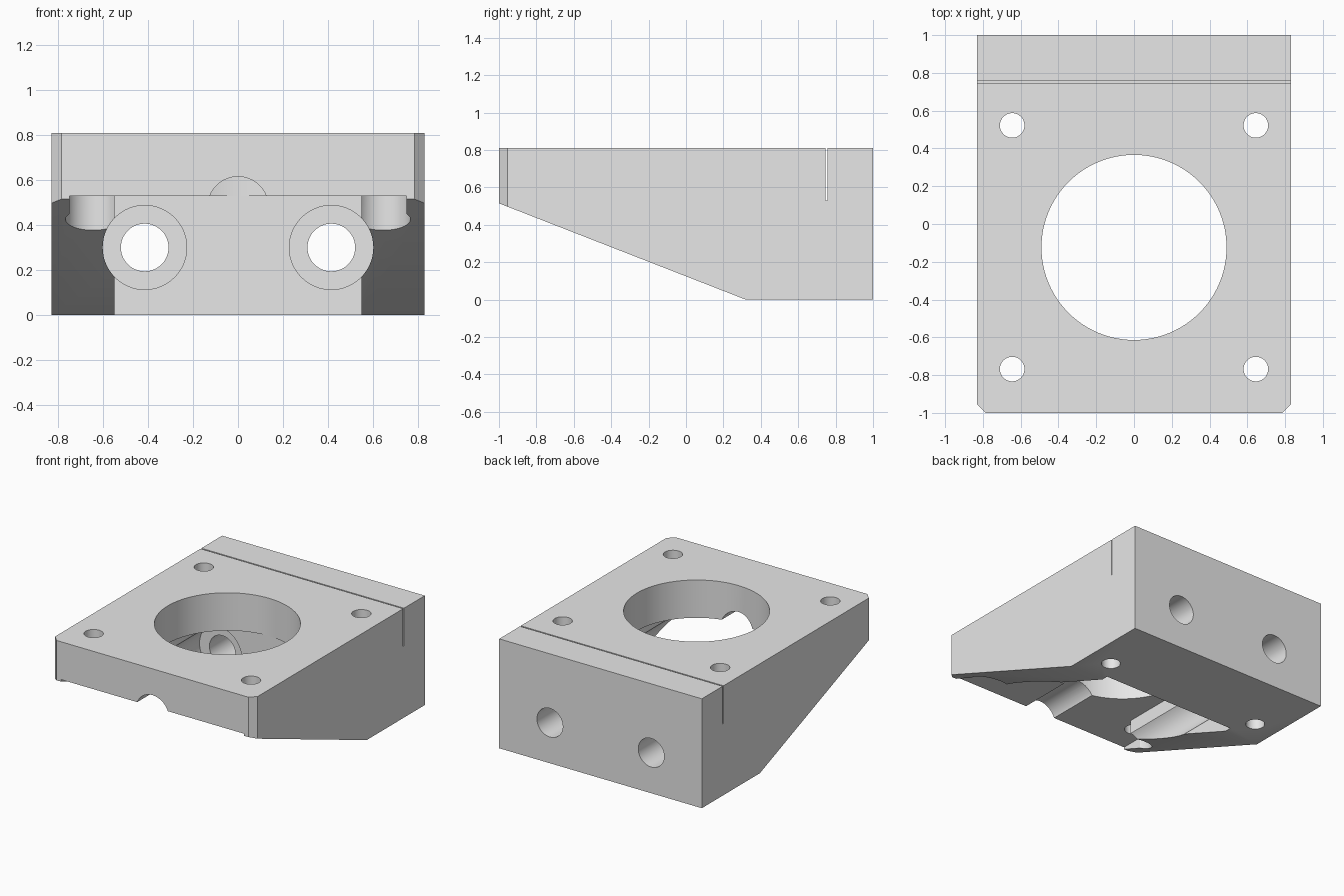
import bpy, bmesh, math
from mathutils import Matrix

cube = bpy.data.objects.get("Cube")
if cube:
    bpy.data.objects.remove(cube, do_unlink=True)

grey = bpy.data.materials.new("light grey")
grey.use_nodes = True
grey.diffuse_color = (0.8, 0.8, 0.8, 1)
grey.node_tree.nodes["Principled BSDF"].inputs["Base Color"].default_value = (0.8, 0.8, 0.8, 1)


def to_object(bm, name):
    bmesh.ops.recalc_face_normals(bm, faces=bm.faces)
    mesh = bpy.data.meshes.new(name)
    bm.to_mesh(mesh)
    bm.free()
    mesh.materials.append(grey)
    obj = bpy.data.objects.new(name, mesh)
    bpy.context.collection.objects.link(obj)
    return obj


def box(name, x0, x1, y0, y1, z0, z1):
    bm = bmesh.new()
    bmesh.ops.create_cube(bm, size=1)
    for v in bm.verts:
        v.co = (x1 if v.co.x > 0 else x0, y1 if v.co.y > 0 else y0, z1 if v.co.z > 0 else z0)
    return to_object(bm, name)


def cylinder(name, axis, a, b, r, start, end, seg=64):
    """Cylinder along z at x=a, y=b, or along y at x=a, z=b."""
    bm = bmesh.new()
    bmesh.ops.create_cone(bm, cap_ends=True, segments=seg, radius1=r, radius2=r, depth=end - start)
    mid = (start + end) / 2
    if axis == 'Z':
        m = Matrix.Translation((a, b, mid))
    else:
        m = Matrix.Translation((a, mid, b)) @ Matrix.Rotation(math.pi / 2, 4, 'X')
    bmesh.ops.transform(bm, matrix=m, verts=bm.verts)
    return to_object(bm, name)


# Wedge body: side profile extruded across the width
W = 0.83
bm = bmesh.new()
profile = [(-1, 0.515), (0.32, 0), (1, 0), (1, 0.81), (-1, 0.81)]
face = bm.faces.new([bm.verts.new((-W, y, z)) for y, z in profile])
ext = bmesh.ops.extrude_face_region(bm, geom=[face])
bmesh.ops.translate(bm, vec=(2 * W, 0, 0), verts=[g for g in ext["geom"] if isinstance(g, bmesh.types.BMVert)])
# Chamfered front corners
bm.edges.ensure_lookup_table()
front = [e for e in bm.edges if all(v.co.y < -0.99 for v in e.verts)
         and abs(e.verts[0].co.z - e.verts[1].co.z) > 0.1]
bmesh.ops.recalc_face_normals(bm, faces=bm.faces)
bmesh.ops.bevel(bm, geom=front, offset=0.045, segments=1, affect='EDGES')
body = to_object(bm, "motor_bracket")

# Cutters: underside pocket, front relief, big bore, cable groove, slit
cutters = [
    box("pocket_cutter", -0.55, 0.55, -1.3, 0.37, -0.2, 0.53),
    box("front_relief_cutter", -0.75, 0.75, -1.2, -0.77, -0.1, 0.53),
    cylinder("bore_cutter", 'Z', 0, -0.124, 0.49, 0.3, 1.0, 96),
    cylinder("groove_cutter", 'Y', 0, 0.48, 0.135, -1.2, -0.4),
]
for s in (-1, 1):
    cutters += [
        cylinder("rear_screw_cutter", 'Z', s * 0.645, 0.522, 0.065, -0.2, 1.0, 48),
        cylinder("front_screw_cutter", 'Z', s * 0.645, -0.768, 0.065, 0.2, 1.0, 48),
        cylinder("front_counterbore_cutter", 'Z', s * 0.645, -0.768, 0.122, -0.2, 0.53),
        cylinder("bolt_channel_cutter", 'Y', s * 0.415, 0.3, 0.187, -1.4, 0.41),
        cylinder("bolt_hole_cutter", 'Y', s * 0.415, 0.3, 0.106, 0.2, 1.2),
    ]
cutters.append(box("slit_cutter", -1, 1, 0.747, 0.757, 0.53, 1.0))

# Carve the body, then drop the cutters
bpy.context.view_layer.objects.active = body
for c in cutters:
    mod = body.modifiers.new("cut", 'BOOLEAN')
    mod.operation = 'DIFFERENCE'
    mod.solver = 'EXACT'
    mod.object = c
    bpy.ops.object.modifier_apply(modifier=mod.name)
    bpy.data.objects.remove(c, do_unlink=True)

# Smooth bores, crisp edges
bpy.ops.object.select_all(action='DESELECT')
body.select_set(True)
bpy.ops.object.shade_smooth_by_angle(angle=math.radians(25))
